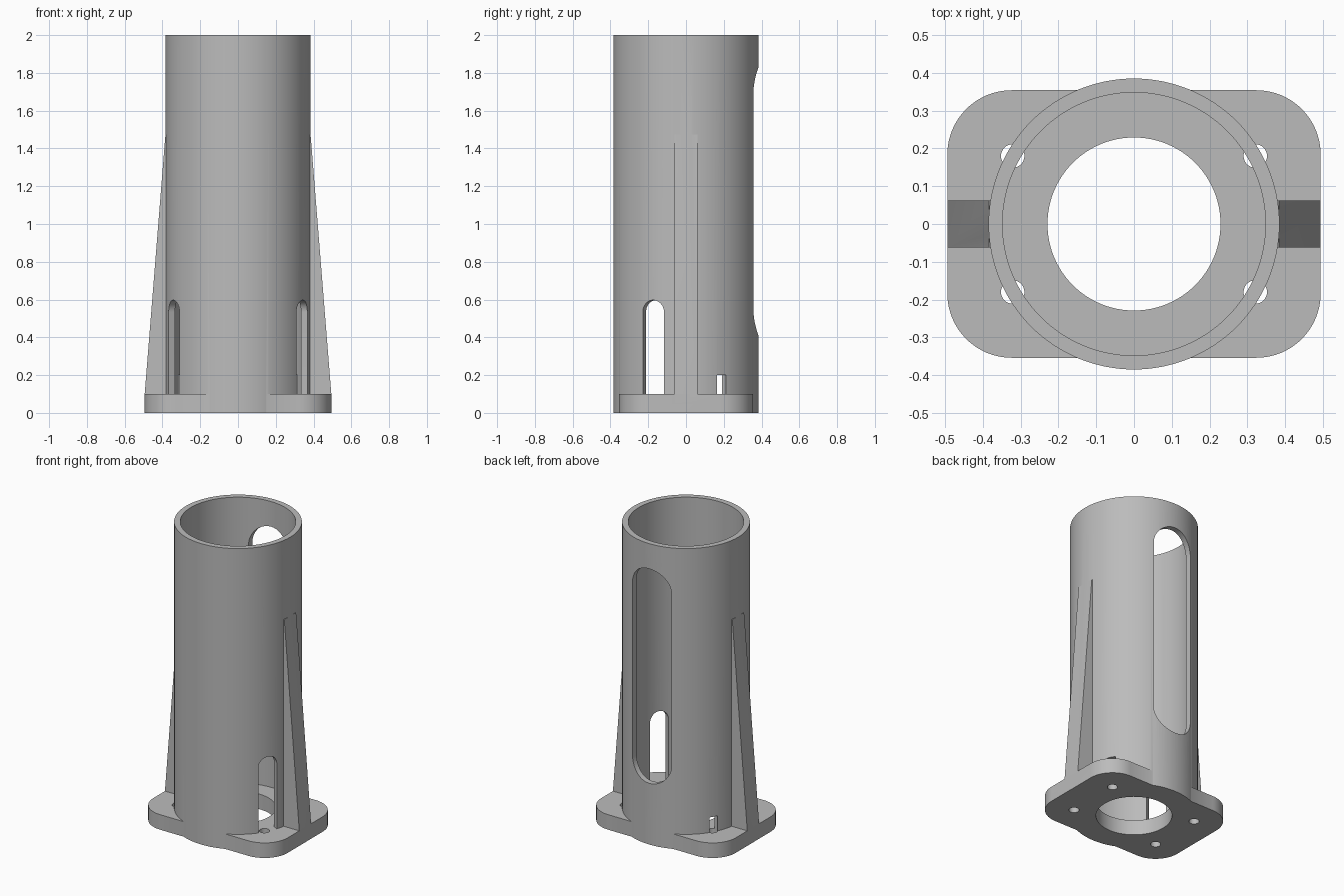
import bpy
import bmesh
from math import radians, cos, sin, pi
from mathutils import Matrix

cube = bpy.data.objects.get("Cube")
if cube:
    bpy.data.objects.remove(cube, do_unlink=True)

OUTER, INNER = 0.385, 0.348
HEIGHT, PLATE = 2.0, 0.1

grey = bpy.data.materials.new("plain grey")
grey.use_nodes = True
grey.diffuse_color = (0.5, 0.5, 0.5, 1)
grey.node_tree.nodes["Principled BSDF"].inputs["Base Color"].default_value = (0.5, 0.5, 0.5, 1)


def prism(name, outline, depth, matrix):
    """Extrude a 2D outline along local z and place it with a matrix."""
    bm = bmesh.new()
    face = bm.faces.new([bm.verts.new((x, y, 0)) for x, y in outline])
    new = bmesh.ops.extrude_face_region(bm, geom=[face])["geom"]
    verts = [v for v in new if isinstance(v, bmesh.types.BMVert)]
    bmesh.ops.translate(bm, verts=verts, vec=(0, 0, depth))
    bm.transform(matrix)
    bmesh.ops.recalc_face_normals(bm, faces=bm.faces)
    mesh = bpy.data.meshes.new(name)
    bm.to_mesh(mesh)
    bm.free()
    mesh.materials.append(grey)
    obj = bpy.data.objects.new(name, mesh)
    bpy.context.collection.objects.link(obj)
    return obj


def circle(r, n):
    return [(r * cos(2 * pi * i / n), r * sin(2 * pi * i / n)) for i in range(n)]


def rounded(hx, hy, r, n=16):
    """Rectangle outline with rounded corners."""
    pts = []
    for q, (sx, sy) in enumerate([(1, 1), (-1, 1), (-1, -1), (1, -1)]):
        for i in range(n + 1):
            a = (q + i / n) * pi / 2
            p = (sx * (hx - r) + r * cos(a), sy * (hy - r) + r * sin(a))
            if not pts or abs(p[0] - pts[-1][0]) + abs(p[1] - pts[-1][1]) > 1e-5:
                pts.append(p)
    if abs(pts[0][0] - pts[-1][0]) + abs(pts[0][1] - pts[-1][1]) < 1e-5:
        pts.pop()
    return pts


def up(x, y, z):
    return Matrix.Translation((x, y, z))


def radial(angle):
    """Local z points outward at an angle, local y points up, local x is sideways."""
    return Matrix.Rotation(angle, 4, "Z") @ Matrix(
        ((0, 0, 1, 0), (1, 0, 0, 0), (0, 1, 0, 0), (0, 0, 0, 1)))


def combine(target, other, operation):
    mod = target.modifiers.new(operation, "BOOLEAN")
    mod.operation = operation
    mod.solver = "EXACT"
    mod.object = other
    bpy.context.view_layer.objects.active = target
    bpy.ops.object.modifier_apply(modifier=mod.name)
    bpy.data.objects.remove(other, do_unlink=True)


# Tube standing on a rounded flange
body = prism("flanged_tube", circle(OUTER, 128), HEIGHT, up(0, 0, 0))
combine(body, prism("base_plate", rounded(0.494, 0.354, 0.17), PLATE, up(0, 0, 0)), "UNION")

# Tapered side ribs
lay = Matrix.Translation((0, 0.062, 0)) @ Matrix.Rotation(radians(90), 4, "X")
for s in (-1, 1):
    profile = [(s * 0.366, 0.05), (s * 0.494, 0.05), (s * 0.494, PLATE),
               (s * 0.384, 1.475), (s * 0.366, 1.475)]
    combine(body, prism("side_rib", profile, 0.124, lay), "UNION")

# Bore and floor opening
combine(body, prism("bore", circle(INNER, 128), HEIGHT, up(0, 0, PLATE)), "DIFFERENCE")
combine(body, prism("floor_hole", circle(0.229, 96), 0.4, up(0, 0, -0.2)), "DIFFERENCE")

# Arched access slots above the four bolt holes
half, top = 0.063, 0.597
arch = [(-half, PLATE), (half, PLATE)]
arch += [(half * cos(pi * i / 20), top - half + half * sin(pi * i / 20)) for i in range(21)]
for sx in (-1, 1):
    for sy in (-1, 1):
        tilt = radians(27) * sy
        angle = tilt if sx > 0 else pi - tilt
        place = radial(angle) @ Matrix.Translation((0, 0, 0.28))
        combine(body, prism("access_slot", arch, 0.3, place), "DIFFERENCE")
        combine(body, prism("bolt_hole", circle(0.031, 32), 0.3,
                            up(sx * 0.321, sy * 0.18, -0.1)), "DIFFERENCE")

# Long rounded window at the back
window = radial(radians(90)) @ Matrix.Translation((0, 1.12, 0.2))
combine(body, prism("back_window", rounded(0.144, 0.713, 0.1435), 0.4, window), "DIFFERENCE")

# Smooth shading with sharp edges kept
bpy.ops.object.select_all(action="DESELECT")
body.select_set(True)
bpy.context.view_layer.objects.active = body
bpy.ops.object.shade_smooth_by_angle(angle=radians(30))
